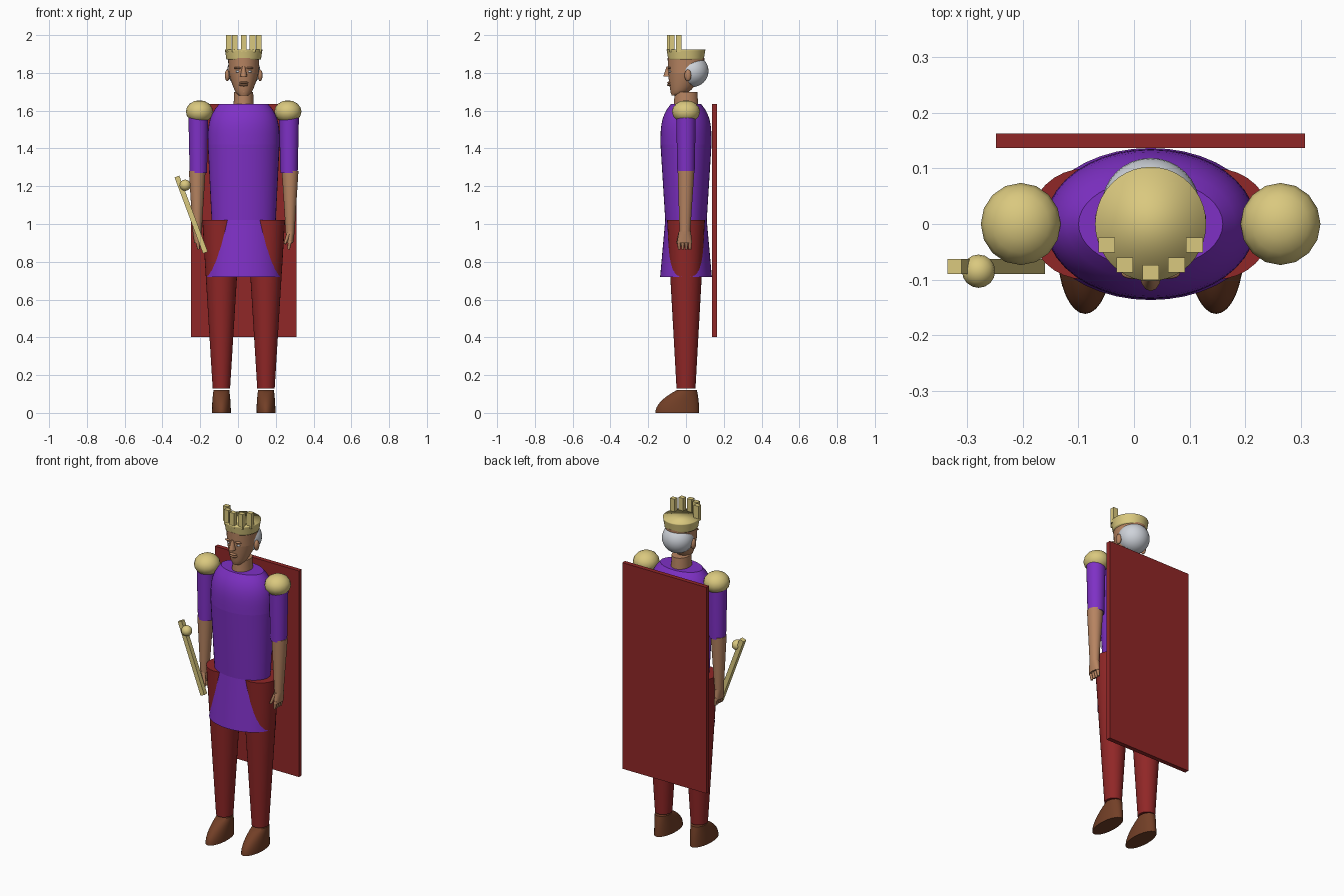
import bpy, bmesh, math
from mathutils import Matrix, Vector

if "Cube" in bpy.data.objects:
    bpy.data.objects.remove(bpy.data.objects["Cube"])

MIDDLE = 0.03  # centre line of the figure


def material(name, red_part, green_part, blue_part):
    colour = (red_part, green_part, blue_part, 1)
    mat = bpy.data.materials.new(name)
    mat.use_nodes = True
    mat.diffuse_color = colour
    mat.node_tree.nodes["Principled BSDF"].inputs["Base Color"].default_value = colour
    return mat


purple = material("purple cloth", 0.21, 0.03, 0.56)
red = material("red cloth", 0.28, 0.02, 0.02)
gold = material("gold", 0.7, 0.58, 0.21)
skin = material("skin", 0.47, 0.23, 0.12)
brown = material("brown leather", 0.17, 0.05, 0.02)
silver = material("silver hair", 0.62, 0.65, 0.7)


def finish(name, bm, mat, smooth_angle):
    bmesh.ops.recalc_face_normals(bm, faces=bm.faces[:])
    mesh = bpy.data.meshes.new(name)
    bm.to_mesh(mesh)
    bm.free()
    mesh.materials.append(mat)
    part = bpy.data.objects.new(name, mesh)
    bpy.context.collection.objects.link(part)
    bpy.ops.object.select_all(action='DESELECT')
    part.select_set(True)
    bpy.context.view_layer.objects.active = part
    bpy.ops.object.shade_smooth_by_angle(angle=math.radians(smooth_angle))


def tube(name, mat, heights, bottom, top, x=MIDDLE, y=(0, 0), power=1, steps=8, sides=32, smooth_angle=45):
    """Closed elliptical tube; its radii and depth ease from bottom to top by a power."""
    bm = bmesh.new()
    low, high = Vector((*bottom, y[0])), Vector((*top, y[-1]))
    loops = []
    for step in range(steps + 1):
        along = step / steps
        width, depth, shift = low.lerp(high, along ** power)
        z = heights[0] + (heights[-1] - heights[0]) * along
        turns = [math.tau * side / sides for side in range(sides)]
        loops.append([bm.verts.new((x + width * math.cos(turn), shift + depth * math.sin(turn), z))
                      for turn in turns])
    for lower, upper in zip(loops, loops[1:]):
        for side in range(sides):
            bm.faces.new((lower[side - 1], lower[side], upper[side], upper[side - 1]))
    bm.faces.new(loops[0])
    bm.faces.new(loops[-1])
    finish(name, bm, mat, smooth_angle)


def ball(name, mat, centre, radii, segments=16):
    bm = bmesh.new()
    placed = Matrix.Translation(centre) @ Matrix.Diagonal((*radii, 1))
    bmesh.ops.create_uvsphere(bm, u_segments=segments, v_segments=segments // 2, radius=1, matrix=placed)
    finish(name, bm, mat, 60)


def box(name, mat, centre, size, tilt=0):
    bm = bmesh.new()
    turned = Matrix.Rotation(math.radians(tilt), 4, 'Y')
    placed = Matrix.Translation(centre) @ turned @ Matrix.Diagonal((*size, 1))
    bmesh.ops.create_cube(bm, size=1, matrix=placed)
    finish(name, bm, mat, 30)


def finger(name, start, end):
    start, end = Vector(start), Vector(end)
    spin = (end - start).to_track_quat('Z', 'Y').to_matrix().to_4x4()
    bm = bmesh.new()
    bmesh.ops.create_cone(bm, cap_ends=True, segments=8, radius1=0.011, radius2=0.007,
                          depth=(end - start).length,
                          matrix=Matrix.Translation((start + end) / 2) @ spin)
    finish(name, bm, skin, 50)


# Tunic, skirt and cape
tube("tunic_body", purple, (1.02, 1.42), (0.17, 0.11), (0.19, 0.135), sides=40)
tube("tunic_shoulders", purple, (1.42, 1.635), (0.19, 0.135), (0.13, 0.08), power=3.5, sides=40)
tube("skirt", purple, (0.72, 1.02), (0.2, 0.137), (0.17, 0.11), sides=40)
box("cape", red, (MIDDLE, 0.15, 1.018), (0.557, 0.026, 1.235))

# Head, neck and face
tube("neck", skin, (1.6, 1.7), (0.055, 0.066), (0.05, 0.06))
tube("jaw", skin, (1.68, 1.8), (0.025, 0.025), (0.079, 0.095), y=(-0.05, 0), power=0.6, smooth_angle=60)
tube("skull", skin, (1.8, 1.88), (0.079, 0.095), (0.083, 0.097))
tube("nose", skin, (1.78, 1.835), (0.019, 0.028), (0.008, 0.012), y=(-0.093, -0.09), sides=12)
for lip, z in (("upper_lip", 1.748), ("lower_lip", 1.736)):
    ball(lip, skin, (MIDDLE, -0.086, z), (0.025, 0.014, 0.007))
ball("chin", skin, (MIDDLE, -0.064, 1.7), (0.022, 0.018, 0.017))
ball("hair", silver, (MIDDLE, 0.033, 1.81), (0.088, 0.086, 0.085), segments=32)

# Crown: a flaring band with five square points around its front
tube("crown_band", gold, (1.87, 1.925), (0.091, 0.094), (0.1, 0.103), sides=40, smooth_angle=100)
for point in range(-2, 3):
    turn = math.radians(point * 32)
    x, y = MIDDLE + 0.088 * math.sin(turn), -0.087 * math.cos(turn)
    box(f"crown_point_{point + 3}", gold, (x, y, 1.955), (0.03, 0.027, 0.09))

# Paired parts
for side, sign in (("left", 1), ("right", -1)):

    def across(offset):
        return MIDDLE + sign * offset

    # Face
    ball(f"{side}_ear", skin, (across(0.087), 0.01, 1.787), (0.013, 0.018, 0.031))
    ball(f"{side}_eye", silver, (across(0.031), -0.084, 1.807), (0.013, 0.008, 0.006))
    ball(f"{side}_brow", skin, (across(0.032), -0.089, 1.826), (0.021, 0.01, 0.006))

    # Arm
    arm, hand = across(0.24), across(0.246)
    ball(f"{side}_epaulette", gold, (across(0.234), 0, 1.595), (0.072, 0.074, 0.06))
    tube(f"{side}_sleeve", purple, (1.27, 1.59), (0.046, 0.046), (0.053, 0.052), x=arm)
    tube(f"{side}_forearm", skin, (0.95, 1.28), (0.023, 0.028), (0.044, 0.044), x=hand, y=(-0.006, 0))
    tube(f"{side}_palm", skin, (0.9, 0.96), (0.016, 0.04), (0.024, 0.032), x=hand, y=(-0.008, -0.006))
    for digit in range(4):
        y = -0.036 + digit * 0.019
        finger(f"{side}_finger_{digit + 1}", (hand, y, 0.915), (across(0.238), y, 0.866))
    finger(f"{side}_thumb", (across(0.238), -0.03, 0.95), (across(0.218), -0.045, 0.895))

    # Leg and shoe
    leg = across(0.118)
    tube(f"{side}_leg", red, (0.128, 1.02), (0.046, 0.05), (0.101, 0.1), x=leg)
    tube(f"{side}_shoe", brown, (0, 0.12), (0.05, 0.116), (0.042, 0.054), x=leg, y=(-0.046, 0.004), power=2)

# Sceptre beside the right hand
box("sceptre_shaft", gold, (-0.248, -0.077, 1.05), (0.027, 0.027, 0.43), tilt=-20.5)
ball("sceptre_orb", gold, (-0.28, -0.085, 1.205), (0.03, 0.03, 0.03))
